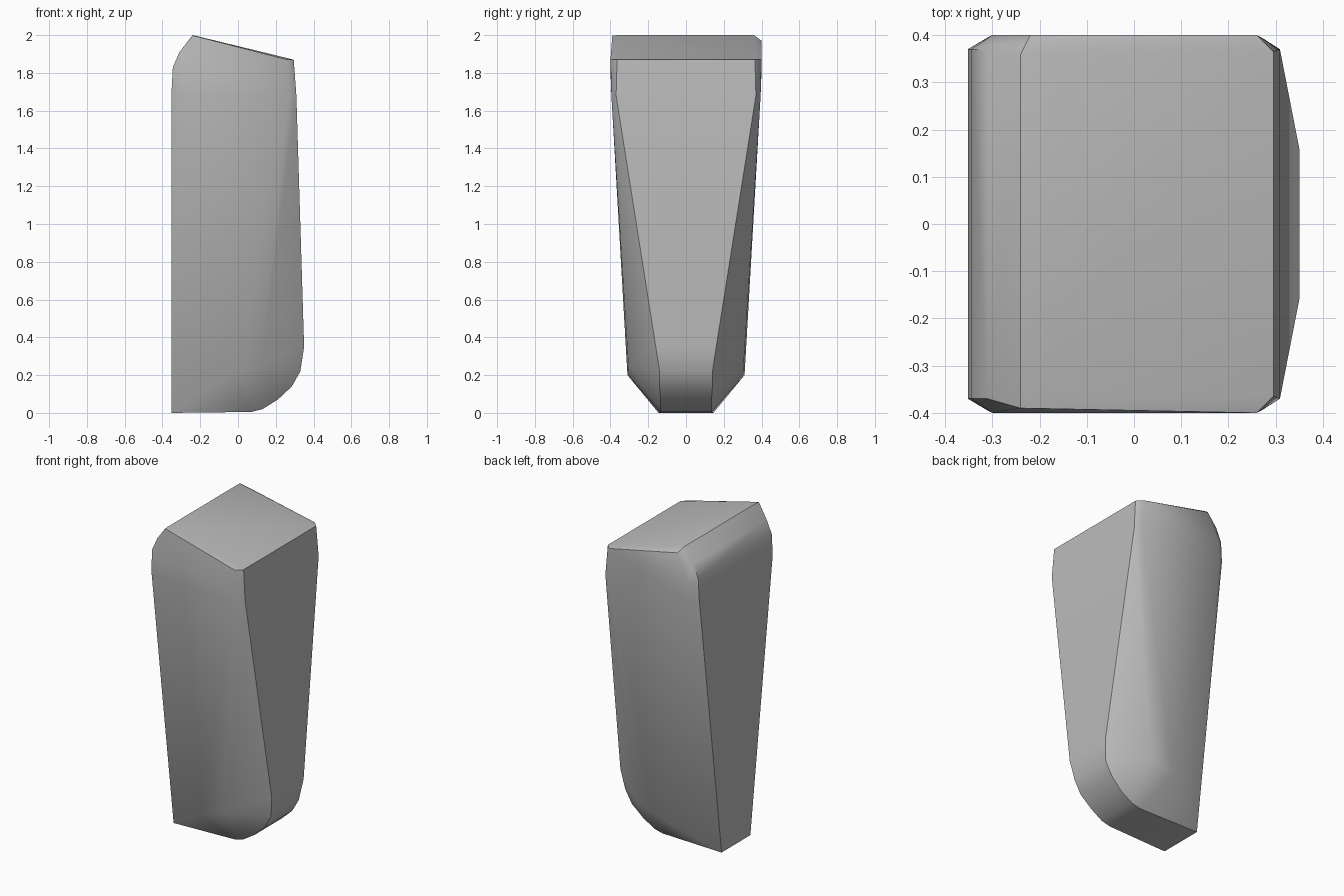
import bpy
import bmesh
import math

cube = bpy.data.objects.get("Cube")
if cube:
    bpy.data.objects.remove(cube, do_unlink=True)

# Pale stone colour
stone = bpy.data.materials.new("stone_grey")
stone.use_nodes = True
colour = (0.5, 0.5, 0.5, 1)
stone.diffuse_color = colour
stone.node_tree.nodes["Principled BSDF"].inputs["Base Color"].default_value = colour

# Corners as (x, half depth, z), mirrored front to back
crown = [(-0.24, 0.36, 2.0), (-0.31, 0.37, 1.91), (-0.345, 0.37, 1.83),
         (-0.30, 0.40, 1.81), (0.26, 0.40, 1.87), (0.295, 0.365, 1.87)]
sides = [(-0.352, 0.37, 1.70), (-0.31, 0.395, 1.68),
         (0.27, 0.395, 1.68), (0.309, 0.37, 1.68)]
foot = [(-0.352, 0.145, 0.0), (-0.03, 0.31, 0.20), (0.12, 0.305, 0.25)]
toe = [(0.35, 0.16, 0.35), (0.33, 0.14, 0.22), (0.285, 0.14, 0.14),
       (0.21, 0.135, 0.07), (0.13, 0.135, 0.02), (0.07, 0.135, 0.005)]

bm = bmesh.new()
for x, y, z in crown + sides + foot + toe:
    for side in (-1, 1):
        bm.verts.new((x, side * y, z))

# Uneven upper corners at front and back
bm.verts.new((-0.24, -0.39, 1.998))
bm.verts.new((-0.22, 0.40, 1.97))

# Wrap the corners in a faceted stone shell
hull = bmesh.ops.convex_hull(bm, input=bm.verts)
loose = [v for v in bm.verts if not v.link_faces]
bmesh.ops.delete(bm, geom=loose, context="VERTS")
bmesh.ops.dissolve_limit(bm, angle_limit=math.radians(1.5),
                         verts=bm.verts, edges=bm.edges)
bmesh.ops.recalc_face_normals(bm, faces=bm.faces)

mesh = bpy.data.meshes.new("stone_block")
bm.to_mesh(mesh)
bm.free()
mesh.materials.append(stone)
block = bpy.data.objects.new("stone_block", mesh)
bpy.context.collection.objects.link(block)

# Soft shading with crisp main edges
bpy.ops.object.select_all(action="DESELECT")
block.select_set(True)
bpy.context.view_layer.objects.active = block
bpy.ops.object.shade_smooth_by_angle(angle=math.radians(42))
